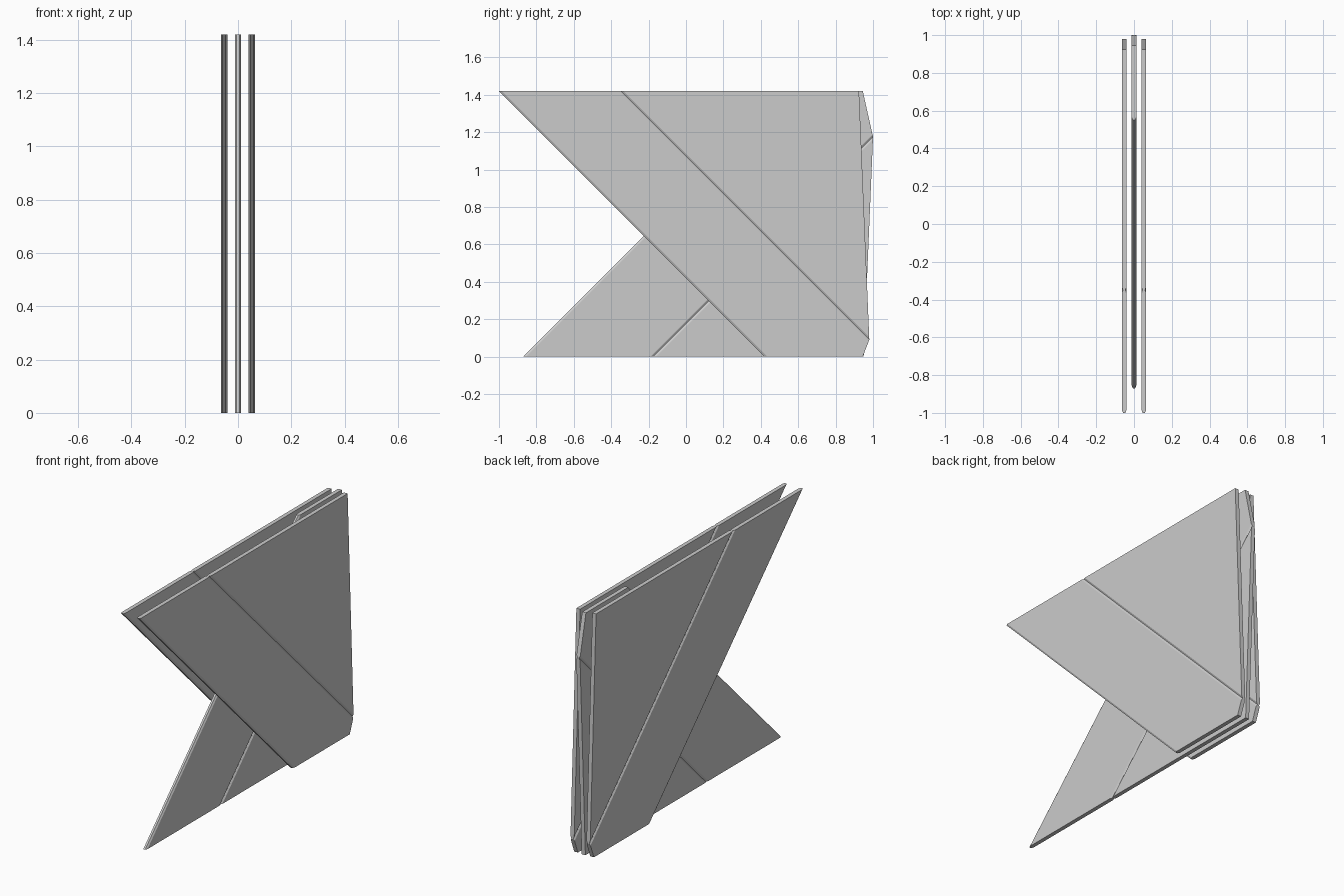
import bpy, bmesh
from mathutils import Vector

if "Cube" in bpy.data.objects:
    bpy.data.objects.remove(bpy.data.objects["Cube"])

H = 0.012    # half thickness of a plate
DEPTH = 0.006  # chamfer depth through the thickness
WIDTH = 0.010  # chamfer width across the face
TOP = 1.42


def panel(name, x, outline, chamfered):
    """Convex prism from a (y, z) outline; the listed edges get chamfers on both faces."""
    bm = bmesh.new()
    pts = [Vector((0, y, z)) for y, z in outline]
    centre = sum(pts, Vector()) / len(pts)
    base = bm.faces.new([bm.verts.new(p - Vector((H, 0, 0))) for p in pts])
    ext = bmesh.ops.extrude_face_region(bm, geom=[base])
    verts = [g for g in ext["geom"] if isinstance(g, bmesh.types.BMVert)]
    bmesh.ops.translate(bm, verts=verts, vec=(2 * H, 0, 0))
    for i in chamfered:
        a, b = pts[i], pts[(i + 1) % len(pts)]
        out = Vector((1, 0, 0)).cross(b - a).normalized()
        if out.dot(centre - a) > 0:
            out = -out
        for side in (-1, 1):
            normal = (out * DEPTH + Vector((side * WIDTH, 0, 0))).normalized()
            cut = bmesh.ops.bisect_plane(
                bm, geom=bm.verts[:] + bm.edges[:] + bm.faces[:], dist=1e-6,
                plane_co=a + Vector((side * (H - DEPTH), 0, 0)),
                plane_no=normal, clear_outer=True)
            edges = [g for g in cut["geom_cut"] if isinstance(g, bmesh.types.BMEdge)]
            bmesh.ops.holes_fill(bm, edges=edges, sides=0)
    bmesh.ops.recalc_face_normals(bm, faces=bm.faces[:])
    mesh = bpy.data.meshes.new(name)
    bm.to_mesh(mesh)
    bm.free()
    obj = bpy.data.objects.new(name, mesh)
    obj.location.x = x
    bpy.context.collection.objects.link(obj)


# Outer plates: diagonal strip and triangular panel meeting at a V groove
for side, x in (("left", -0.052), ("right", 0.052)):
    panel(f"{side}_strip", x,
          [(-1, TOP), (-0.35, TOP), (0.98, 0.09), (0.945, 0), (0.42, 0)], [1, 4])
    panel(f"{side}_triangle", x,
          [(-0.35, TOP), (0.925, TOP), (0.98, 0.09)], [2])

# Middle plate: the same layout sloping the other way
panel("middle_strip", 0,
      [(-0.87, 0), (-0.175, 0), (1, 1.175), (0.945, TOP), (0.55, TOP)], [1, 4])
panel("middle_triangle", 0,
      [(-0.175, 0), (0.95, 0), (1, 1.175)], [2])
